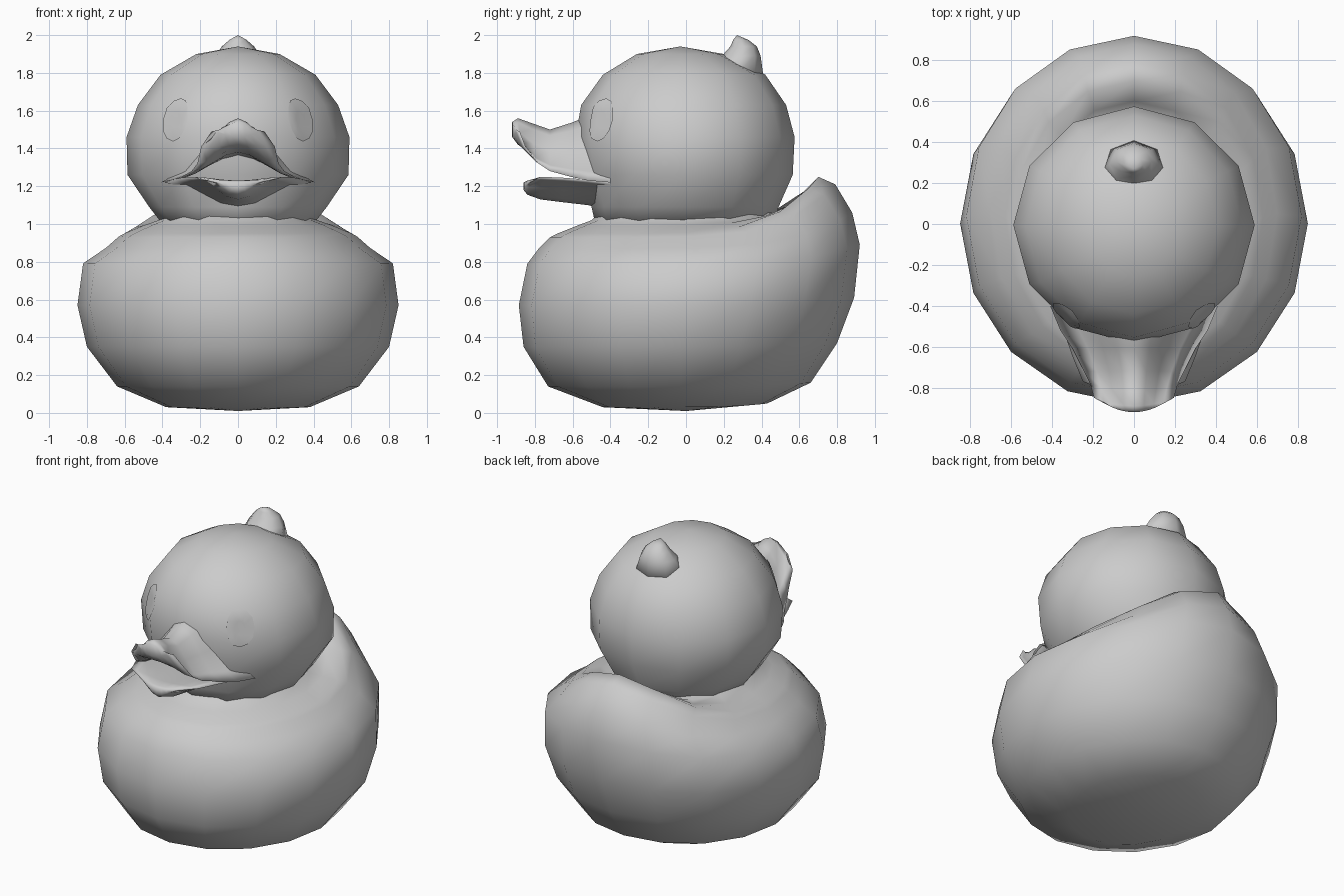
import bpy, bmesh, math
from mathutils import Vector

cube = bpy.data.objects.get("Cube")
if cube:
    bpy.data.objects.remove(cube)

grey = bpy.data.materials.new("soft_grey")
colour = (0.6, 0.6, 0.6, 1)
grey.use_nodes = True
grey.diffuse_color = colour
grey.node_tree.nodes["Principled BSDF"].inputs["Base Color"].default_value = colour


def finish(name, bm):
    """Turn a bmesh into a smooth, coloured object."""
    bmesh.ops.recalc_face_normals(bm, faces=bm.faces)
    for f in bm.faces:
        f.smooth = True
    mesh = bpy.data.meshes.new(name)
    bm.to_mesh(mesh)
    bm.free()
    mesh.materials.append(grey)
    ob = bpy.data.objects.new(name, mesh)
    bpy.context.collection.objects.link(ob)
    return ob


def skin(bm, rings):
    """Bridge neighbouring closed loops of vertices."""
    for a, b in zip(rings, rings[1:]):
        n = len(a)
        for i in range(n):
            j = (i + 1) % n
            bm.faces.new((a[i], a[j], b[j], b[i]))


def loft(name, sides, rows, bottom, top):
    """Oval rings (z, half width, front y, back y, rear lift) with two poles."""
    bm = bmesh.new()
    rings = []
    for z, rx, front, back, lift in rows:
        ring = []
        for i in range(sides):
            a = math.pi / 2 + math.tau * i / sides
            s = math.sin(a)
            y = (front + back) / 2 + (back - front) / 2 * s
            rise = lift * ((1 + s) / 2) ** 6
            ring.append(bm.verts.new((rx * math.cos(a), y, z + rise)))
        rings.append(ring)
    skin(bm, rings)
    for ring, pole in ((rings[0], bottom), (rings[-1], top)):
        tip = bm.verts.new(pole)
        for i in range(sides):
            bm.faces.new((ring[i], ring[(i + 1) % sides], tip))
    return finish(name, bm)


def bill(name, rows):
    """Arched sections (y, half width, edge z, upper crest z, lower crest z)."""
    bm = bmesh.new()
    cols = [i / 4 for i in range(-4, 5)]
    rings = []
    for y, hw, edge, upper, lower in rows:
        def point(u, crest):
            arch = 0.5 + 0.5 * math.cos(math.pi * u)
            bow = 0.04 * u * u if y < -0.8 else 0
            return bm.verts.new((hw * u, y + bow, edge + (crest - edge) * arch))
        ring = [point(u, upper) for u in cols]
        ring += [point(u, lower) for u in reversed(cols[1:-1])]
        rings.append(ring)
    skin(bm, rings)
    n = len(cols)
    # Close the tip with a strip between upper and lower edges
    r = rings[-1]
    for i in range(n - 1):
        quad = [r[i], r[i + 1], r[-i - 1], r[-i % len(r)]]
        bm.faces.new(list(dict.fromkeys(quad)))
    return finish(name, bm)


# Round body whose rim sweeps up into the tail
loft("body", 16, [
    (0.03, 0.38, -0.44, 0.43, 0.02),
    (0.14, 0.64, -0.73, 0.66, 0.02),
    (0.35, 0.80, -0.86, 0.80, 0.02),
    (0.57, 0.85, -0.885, 0.89, 0.04),
    (0.79, 0.82, -0.84, 0.92, 0.10),
    (0.87, 0.70, -0.78, 0.88, 0.19),
    (0.93, 0.63, -0.72, 0.79, 0.28),
    (0.95, 0.59, -0.68, 0.70, 0.30),
    (0.99, 0.50, -0.58, 0.60, 0.14),
    (1.02, 0.42, -0.50, 0.51, 0.03),
    (1.07, 0.38, -0.45, 0.45, 0),
], (0, 0, 0.01), (0, 0, 1.1))

# Head
head = loft("head", 12, [
    (1.00, 0.40, -0.48, 0.46, 0),
    (1.09, 0.47, -0.50, 0.49, 0),
    (1.26, 0.585, -0.56, 0.565, 0),
    (1.46, 0.59, -0.585, 0.575, 0),
    (1.63, 0.53, -0.555, 0.53, 0),
    (1.79, 0.41, -0.44, 0.42, 0),
    (1.90, 0.22, -0.26, 0.20, 0),
], (0, 0, 0.98), (0, -0.03, 1.94))

# Little crest of feathers on the crown
loft("tuft", 8, [
    (1.78, 0.17, 0.10, 0.41, 0),
    (1.89, 0.12, 0.19, 0.395, 0),
    (1.94, 0.085, 0.235, 0.375, 0),
    (1.975, 0.045, 0.25, 0.33, 0),
], (0, 0.25, 1.75), (0, 0.27, 2.0))

# Open bill
bill("upper_bill", [
    (-0.40, 0.41, 1.22, 1.58, 1.36),
    (-0.52, 0.36, 1.23, 1.57, 1.36),
    (-0.61, 0.30, 1.25, 1.535, 1.37),
    (-0.72, 0.245, 1.28, 1.50, 1.38),
    (-0.82, 0.215, 1.32, 1.535, 1.40),
    (-0.89, 0.195, 1.41, 1.56, 1.42),
    (-0.92, 0.14, 1.49, 1.54, 1.46),
])
bill("lower_bill", [
    (-0.40, 0.39, 1.22, 1.21, 1.07),
    (-0.52, 0.345, 1.235, 1.22, 1.10),
    (-0.65, 0.30, 1.245, 1.225, 1.115),
    (-0.77, 0.25, 1.25, 1.23, 1.13),
    (-0.84, 0.18, 1.235, 1.23, 1.155),
    (-0.86, 0.13, 1.22, 1.22, 1.18),
])

# Thin oval eyes hugging the head
for side, name in ((1, "left_eye"), (-1, "right_eye")):
    bm = bmesh.new()
    normal = Vector((side * 0.66, -0.72, 0.27)).normalized()
    across = Vector((0, 0, 1)).cross(normal).normalized()
    up = normal.cross(across)
    centre = Vector((side * 0.335, -0.455, 1.555))
    rings = []
    for scale in (0.35, 0.7, 1):
        ring = []
        for i in range(12):
            a = math.tau * i / 12
            offset = across * 0.09 * math.cos(a) + up * 0.125 * math.sin(a)
            ring.append(bm.verts.new(centre + offset * scale))
        rings.append(ring)
    skin(bm, rings)
    bm.faces.new(rings[0])
    eye = finish(name, bm)
    wrap = eye.modifiers.new("hug", 'SHRINKWRAP')
    wrap.target = head
    wrap.wrap_mode = 'ABOVE_SURFACE'
    wrap.offset = 0.008
